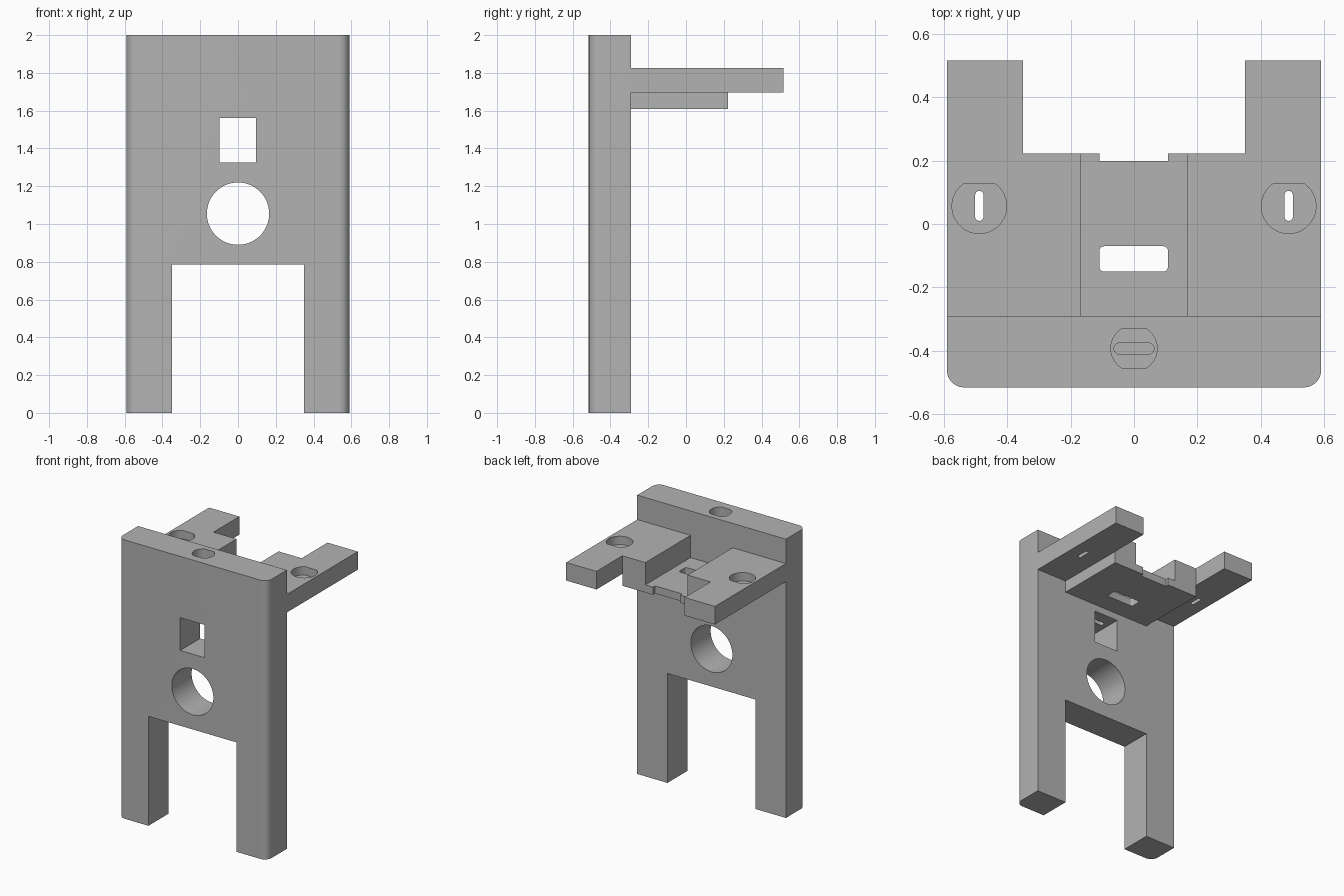
import bpy, bmesh
from math import cos, sin, pi, radians
from mathutils import Vector

default = bpy.data.objects.get("Cube")
if default:
    bpy.data.objects.remove(default, do_unlink=True)

COLOUR = (0.45, 0.45, 0.45, 1)
grey = bpy.data.materials.new("plain grey")
grey.use_nodes = True
grey.diffuse_color = COLOUR
grey.node_tree.nodes["Principled BSDF"].inputs["Base Color"].default_value = COLOUR


def prism(name, outline, low, high, axis="z"):
    """Extrude an outline along z, or an (x, z) outline along y."""
    bm = bmesh.new()
    if axis == "z":
        points, step = [(a, b, low) for a, b in outline], (0, 0, high - low)
    else:
        points, step = [(a, low, b) for a, b in outline], (0, high - low, 0)
    face = bm.faces.new([bm.verts.new(p) for p in points])
    extruded = bmesh.ops.extrude_face_region(bm, geom=[face])["geom"]
    top = [v for v in extruded if isinstance(v, bmesh.types.BMVert)]
    bmesh.ops.translate(bm, verts=top, vec=Vector(step))
    bmesh.ops.recalc_face_normals(bm, faces=bm.faces)
    mesh = bpy.data.meshes.new(name)
    bm.to_mesh(mesh)
    bm.free()
    mesh.materials.append(grey)
    obj = bpy.data.objects.new(name, mesh)
    bpy.context.collection.objects.link(obj)
    return obj


def rect(x0, x1, y0, y1, r=0.0, steps=8):
    """Rectangle outline with optionally rounded corners."""
    if not r:
        return [(x0, y0), (x1, y0), (x1, y1), (x0, y1)]
    centres = [(x1 - r, y1 - r), (x0 + r, y1 - r), (x0 + r, y0 + r), (x1 - r, y0 + r)]
    return [(cx + r * cos((q + i / steps) * pi / 2), cy + r * sin((q + i / steps) * pi / 2))
            for q, (cx, cy) in enumerate(centres) for i in range(steps + 1)]


def circle(cx, cy, r, low=-9, high=9, n=64):
    """Circle outline, flattened where it passes the low or high limit."""
    return [(cx + r * cos(2 * pi * i / n), min(high, max(low, cy + r * sin(2 * pi * i / n))))
            for i in range(n)]


def cut(target, outline, low, high, axis="z"):
    cutter = prism("cutter", outline, low, high, axis)
    cutter.hide_render = True
    mod = target.modifiers.new("cut", "BOOLEAN")
    mod.operation, mod.solver, mod.object = "DIFFERENCE", "EXACT", cutter
    bpy.context.view_layer.objects.active = target
    bpy.ops.object.modifier_apply(modifier=mod.name)
    bpy.data.objects.remove(cutter, do_unlink=True)


W, FRONT, BACK, LEG = 0.59, -0.515, -0.29, 0.35
SHELF_END, ARM_END, TOP, MID, UNDER = 0.222, 0.515, 1.825, 1.695, 1.61
CHANNEL, FLOOR = 0.167, 1.665

# Front panel with rounded front corners
R = 0.055
arc = [(W - R + R * sin(a), FRONT + R - R * cos(a)) for a in [i * pi / 20 for i in range(11)]]
section = arc + [(W, BACK), (-W, BACK)] + [(-x, y) for x, y in reversed(arc)]
panel = prism("front_panel", section, 0, 2)
cut(panel, rect(-LEG, LEG, -0.1, 0.785), -0.7, -0.1, "y")          # gap between legs
cut(panel, circle(0, 1.055, 0.165), -0.7, -0.1, "y")               # round hole
cut(panel, rect(-0.098, 0.095, 1.325, 1.56), -0.7, -0.1, "y")      # square hole
cut(panel, circle(0, -0.392, 0.073, -0.455, -0.33), 1.8, 2.1)      # screw recess
cut(panel, rect(-0.063, 0.063, -0.41, -0.375, 0.017), 1.5, 1.9)    # screw slot

# Side arms, each with a screw recess and slot
for side, name in ((1, "left_arm"), (-1, "right_arm")):
    outline = [(CHANNEL, BACK), (W, BACK), (W, ARM_END), (LEG, ARM_END),
               (LEG, SHELF_END), (CHANNEL, SHELF_END)]
    arm = prism(name, [(side * x, y) for x, y in outline], MID, TOP)
    x = side * 0.4875
    cut(arm, circle(x, 0.056, 0.086, high=0.128), TOP - 0.06, TOP + 0.1)
    cut(arm, rect(x - 0.013, x + 0.013, 0.01, 0.104, 0.012), MID - 0.1, TOP + 0.1)

# Lower plate with a channel, a rounded slot and a back notch
plate = prism("lower_plate", rect(-LEG, LEG, BACK, SHELF_END), UNDER, MID)
cut(plate, rect(-CHANNEL, CHANNEL, BACK - 0.1, SHELF_END + 0.1), FLOOR, TOP)
cut(plate, rect(-0.109, 0.107, -0.15, -0.07, 0.015), UNDER - 0.1, TOP)
cut(plate, rect(-0.109, 0.107, 0.198, SHELF_END + 0.1), UNDER - 0.1, TOP)

# Smooth the round walls, keep the edges sharp
bpy.ops.object.select_all(action="DESELECT")
for name in ("front_panel", "left_arm", "right_arm", "lower_plate"):
    bpy.data.objects[name].select_set(True)
bpy.context.view_layer.objects.active = panel
bpy.ops.object.shade_smooth_by_angle(angle=radians(30))
